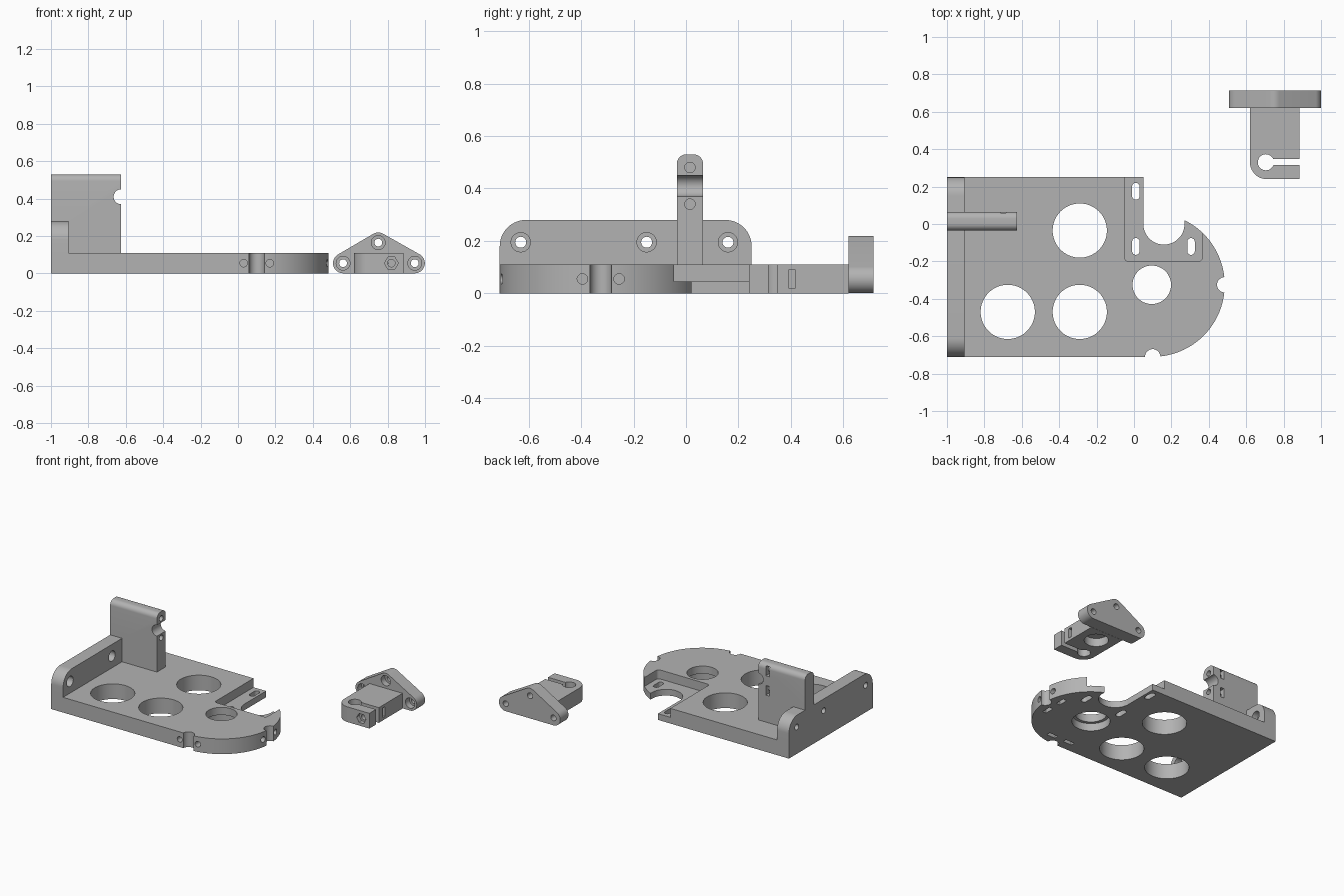
import bpy, bmesh, math
from mathutils import Vector
from mathutils.geometry import convex_hull_2d

if "Cube" in bpy.data.objects:
    bpy.data.objects.remove(bpy.data.objects["Cube"], do_unlink=True)

grey = bpy.data.materials.new("plain grey")
grey.use_nodes = True
colour = (0.45, 0.45, 0.45, 1)
grey.diffuse_color = colour
grey.node_tree.nodes["Principled BSDF"].inputs["Base Color"].default_value = colour


def arc(cx, cy, r, start, end, n=32):
    angles = [math.radians(start + (end - start) * i / n) for i in range(n + 1)]
    return [(cx + r * math.cos(a), cy + r * math.sin(a)) for a in angles]


def circle(cx, cy, r, n=32):
    return arc(cx, cy, r, 0, 360, n)[:-1]


def rect(u0, u1, v0, v1):
    return [(u0, v0), (u1, v0), (u1, v1), (u0, v1)]


def slot(cx, cy, width, length):
    # Upright slot with round ends
    r, h = width / 2, (length - width) / 2
    return arc(cx, cy + h, r, 0, 180, 12) + arc(cx, cy - h, r, 180, 360, 12)


def prism(name, outline, axis, lo, hi):
    # Extrude a flat outline along x, y or z
    place = {"x": lambda u, v, w: (w, u, v),
             "y": lambda u, v, w: (u, w, v),
             "z": lambda u, v, w: (u, v, w)}[axis]
    bm = bmesh.new()
    face = bm.faces.new([bm.verts.new(place(u, v, lo)) for u, v in outline])
    top = bmesh.ops.extrude_face_region(bm, geom=[face])["geom"]
    shift = Vector(place(0, 0, hi - lo))
    bmesh.ops.translate(bm, vec=shift,
                        verts=[g for g in top if isinstance(g, bmesh.types.BMVert)])
    bmesh.ops.recalc_face_normals(bm, faces=bm.faces)
    mesh = bpy.data.meshes.new(name)
    bm.to_mesh(mesh)
    bm.free()
    mesh.materials.append(grey)
    obj = bpy.data.objects.new(name, mesh)
    bpy.context.collection.objects.link(obj)
    return obj


def activate(obj):
    bpy.ops.object.select_all(action="DESELECT")
    obj.select_set(True)
    bpy.context.view_layer.objects.active = obj


def cut(obj, outline, axis, lo, hi):
    cutter = prism("cutter", outline, axis, lo, hi)
    cutter.hide_render = True
    mod = obj.modifiers.new("cut", "BOOLEAN")
    mod.operation = "DIFFERENCE"
    mod.solver = "EXACT"
    mod.object = cutter
    activate(obj)
    bpy.ops.object.modifier_apply(modifier=mod.name)
    bpy.data.objects.remove(cutter, do_unlink=True)


def finish(obj):
    activate(obj)
    bpy.ops.object.shade_smooth_by_angle(angle=math.radians(30))


# Base plate with rounded end and bite-shaped opening
T = 0.11
outline = ([(-1, -0.71)] + arc(0.1, -0.325, 0.385, -90, 63.7, 48)
           + arc(0.16, 0, 0.11, 5, -180) + [(0.05, 0.25), (-1, 0.25)])
base = prism("base_plate", outline, "z", 0, T)

# Sunken ledge with its three slots
ledge = ([(-0.05, 0.3)] + arc(-0.03, -0.18, 0.02, 180, 270, 6)
         + arc(0.345, -0.18, 0.02, 270, 360, 6) + [(0.365, 0.3)])
cut(base, ledge, "z", 0.045, 0.2)
for x, y in ((0.01, 0.175), (0.01, -0.12), (0.305, -0.12)):
    cut(base, slot(x, y, 0.04, 0.09), "z", -0.1, 0.2)

# Large round openings, the smallest widened from below
for x, y in ((-0.29, -0.035), (-0.29, -0.47), (-0.675, -0.47)):
    cut(base, circle(x, y, 0.145, 64), "z", -0.1, 0.2)
cut(base, circle(0.095, -0.325, 0.103, 48), "z", -0.1, 0.2)
cut(base, circle(0.095, -0.325, 0.125, 48), "z", -0.1, 0.055)

# Edge notches, with screw holes and nut slots on both sides
cut(base, circle(0.1, -0.71, 0.041), "z", -0.1, 0.2)
cut(base, circle(0.485, -0.325, 0.041), "z", -0.1, 0.2)
for side in (-0.07, 0.07):
    x, y = 0.1 + side, -0.325 + side
    cut(base, circle(x, 0.055, 0.02, 20), "y", -0.8, -0.57)
    cut(base, circle(y, 0.055, 0.02, 20), "x", 0.345, 0.6)
    cut(base, rect(x - 0.035, x + 0.035, -0.645, -0.615), "z", -0.1, 0.09)
    cut(base, rect(0.39, 0.42, y - 0.035, y + 0.035), "z", -0.1, 0.09)
finish(base)

# End wall with rounded shoulders and stepped screw holes
wall = prism("end_wall", [(-0.71, T), (0.25, T)] + arc(0.15, 0.18, 0.1, 0, 90, 16)
             + arc(-0.61, 0.18, 0.1, 90, 180, 16), "x", -1, -0.905)
for y in (-0.63, -0.15, 0.16):
    cut(wall, circle(y, 0.195, 0.021, 20), "x", -1.1, -0.8)
    cut(wall, circle(y, 0.195, 0.037, 24), "x", -0.95, -0.8)
finish(wall)

# Upright bracket resting on the end wall, top edges rounded
bracket = prism("upright_bracket", [(-0.905, T), (-0.625, T), (-0.625, 0.53),
                                    (-1, 0.53), (-1, 0.28), (-0.905, 0.28)],
                "y", -0.035, 0.065)
bm = bmesh.new()
bm.from_mesh(bracket.data)
ridge = [e for e in bm.edges if all(v.co.z > 0.52 for v in e.verts)
         and abs(e.verts[0].co.y - e.verts[1].co.y) < 0.01]
bmesh.ops.bevel(bm, geom=ridge, offset=0.036, segments=8, profile=0.5, affect="EDGES")
bm.to_mesh(bracket.data)
bm.free()
cut(bracket, circle(-0.625, 0.41, 0.04), "y", -0.1, 0.1)
for z in (0.34, 0.48):
    cut(bracket, circle(0.015, z, 0.02, 20), "x", -0.77, -0.5)
    cut(bracket, rect(-0.715, -0.685, z - 0.035, z + 0.035), "y", -0.02, 0.1)
finish(bracket)

# Rounded triangular mounting plate with stepped screw holes
corners = ((0.562, 0.055), (0.945, 0.055), (0.75, 0.165))
points = [p for x, z in corners for p in circle(x, z, 0.054, 48)]
flange = prism("triangular_flange", [points[i] for i in convex_hull_2d(points)],
               "y", 0.62, 0.715)
for x, z in corners:
    cut(flange, circle(x, z, 0.021, 20), "y", 0.5, 0.8)
    cut(flange, circle(x, z, 0.037, 24), "y", 0.5, 0.665)
finish(flange)

# Clamp arm with split ring, cross screw, nut slot and underside recess
arm = prism("clamp_arm", arc(0.71, 0.33, 0.09, 180, 270, 16)
            + [(0.885, 0.24), (0.885, 0.62), (0.62, 0.62)], "z", 0, T)
cut(arm, circle(0.705, 0.33, 0.043), "z", -0.1, 0.2)
cut(arm, rect(0.71, 1, 0.315, 0.348), "z", -0.1, 0.2)
cut(arm, circle(0.82, 0.055, 0.02, 20), "y", 0.1, 0.45)
cut(arm, circle(0.82, 0.055, 0.037, 6), "y", 0.1, 0.27)
cut(arm, rect(0.39, 0.418, 0.02, 0.09), "x", 0.785, 1)
cut(arm, circle(0.75, 0.51, 0.08), "z", -0.1, 0.06)
finish(arm)
